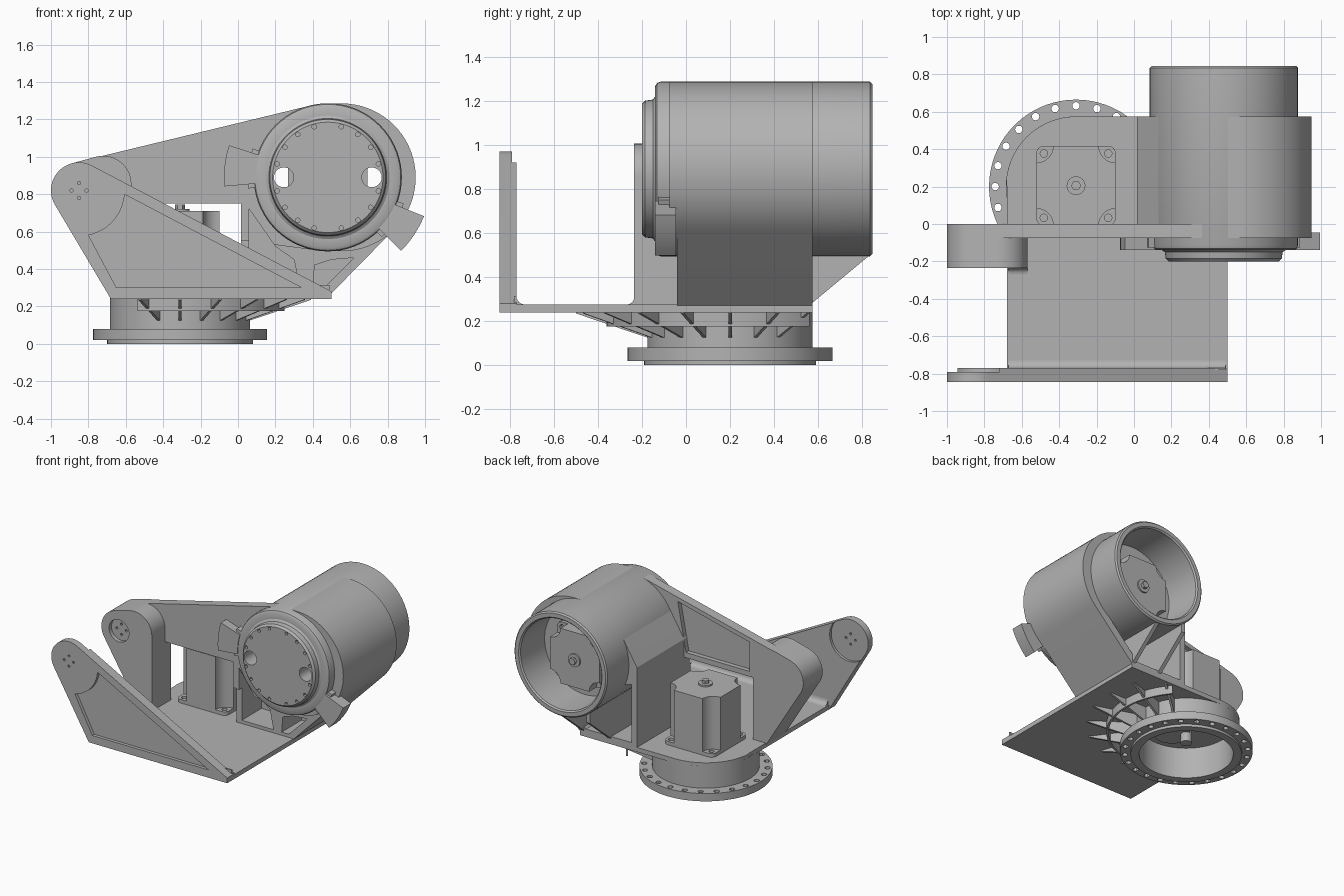
import bpy, bmesh, math
from mathutils import Vector, Matrix
from mathutils.geometry import convex_hull_2d

old = bpy.data.objects.get("Cube")
if old:
    bpy.data.objects.remove(old, do_unlink=True)

grey = bpy.data.materials.new("plain grey")
grey.use_nodes = True
grey.diffuse_color = (0.45, 0.45, 0.45, 1)
grey.node_tree.nodes["Principled BSDF"].inputs["Base Color"].default_value = grey.diffuse_color
parts = []


def finish(name, bm):
    bmesh.ops.remove_doubles(bm, verts=bm.verts, dist=1e-5)
    bmesh.ops.recalc_face_normals(bm, faces=bm.faces)
    mesh = bpy.data.meshes.new(name)
    bm.to_mesh(mesh)
    bm.free()
    mesh.materials.append(grey)
    ob = bpy.data.objects.new(name, mesh)
    bpy.context.collection.objects.link(ob)
    parts.append(ob)
    return ob


def place(axis, u, v, t):
    return Vector({"x": (t, u, v), "y": (u, t, v), "z": (u, v, t)}[axis])


def add_prism(bm, pts, axis, a, b):
    face = bm.faces.new([bm.verts.new(place(axis, u, v, a)) for u, v in pts])
    new = bmesh.ops.extrude_face_region(bm, geom=[face])["geom"]
    verts = [g for g in new if isinstance(g, bmesh.types.BMVert)]
    bmesh.ops.translate(bm, verts=verts, vec=place(axis, 0, 0, b - a))


def prism(name, pts, axis, a, b):
    bm = bmesh.new()
    add_prism(bm, pts, axis, a, b)
    return finish(name, bm)


def arc(u, v, r, start=0, end=360, n=48):
    steps = n if end - start == 360 else n + 1
    angles = [math.radians(start + (end - start) * i / n) for i in range(steps)]
    return [(u + r * math.cos(t), v + r * math.sin(t)) for t in angles]


def hull(pts):
    return [pts[i] for i in convex_hull_2d(pts)]


def lathe(name, profile, axis, u, v):
    bm = bmesh.new()
    verts = [bm.verts.new(place(axis, u + r, v, t)) for r, t in profile]
    edges = [bm.edges.new(p) for p in zip(verts, verts[1:])]
    if profile[0][0] > 0:
        edges.append(bm.edges.new((verts[-1], verts[0])))
    bmesh.ops.spin(bm, geom=verts + edges, cent=place(axis, u, v, 0),
                   axis=place(axis, 0, 0, 1), angle=math.tau, steps=72)
    return finish(name, bm)


def cut(ob, shapes, axis, a, b):
    # subtract a group of separate prisms, then drop the cutter
    bm = bmesh.new()
    for pts in shapes:
        add_prism(bm, pts, axis, a, b)
    cutter = finish("cutter", bm)
    parts.remove(cutter)
    cutter.hide_render = True
    mod = ob.modifiers.new("cut", "BOOLEAN")
    mod.operation, mod.solver, mod.object = "DIFFERENCE", "EXACT", cutter
    bpy.context.view_layer.objects.active = ob
    bpy.ops.object.modifier_apply(modifier=mod.name)
    bpy.data.objects.remove(cutter, do_unlink=True)


def ring_holes(u, v, r, hole, angles, n=12):
    return [arc(*arc(u, v, r, a, a + 1, 1)[0], hole, n=n) for a in angles]


PX, PZ = -0.85, 0.82          # pivot
DX, DZ = 0.48, 0.89           # drum axis
BX, BY = -0.31, 0.20          # base ring axis

# Base plate with one rounded corner and a fillet along the front wall
prism("base_plate", [(-0.68, -0.845), (0.5, -0.845), (0.5, 0.575)]
      + arc(BX, BY, 0.375, 90, 180, 16)[:-1] + [(-0.68, BY)], "z", 0.24, 0.275)
prism("wall_fillet", [(-0.78, 0.26), (-0.73, 0.274)]
      + arc(-0.73, 0.315, 0.04, 180, 270, 6)[::-1] + [(-0.78, 0.315)], "x", -0.67, 0.49)

# Mounting ring below the plate
neck = lathe("mounting_ring", [(0.33, 0), (0.39, 0), (0.39, 0.02), (0.465, 0.02), (0.465, 0.08),
                               (0.375, 0.08), (0.375, 0.25), (0.33, 0.25)], "z", BX, BY)
cut(neck, ring_holes(BX, BY, 0.432, 0.02, range(0, 360, 15)), "z", -0.01, 0.1)
prism("ring_hub", arc(BX + 0.08, BY - 0.06, 0.13), "z", 0.16, 0.25)
prism("drive_pinion", arc(BX, BY, 0.04, n=20), "z", 0.09, 0.25)

# Radial ribs and the curved strip joining them
for a in range(-108, 40, 18):
    reach = 0.7 if a < 30 else 0.6
    rib = prism("base_rib", [(0.36, 0.245), (0.36, 0.12), (reach, 0.235), (reach, 0.245)],
                "y", -0.008, 0.008)
    rib.matrix_world = Matrix.Translation((BX, BY, 0)) @ Matrix.Rotation(math.radians(a), 4, "Z")
prism("rib_strip", arc(BX, BY, 0.56, -114, 40) + arc(BX, BY, 0.545, -114, 40)[::-1],
      "z", 0.175, 0.245)

# Front wall with outer pocket and thinned pivot end
pivot = arc(PX, PZ, 0.15)
wall = prism("front_wall", hull(pivot + [(0.5, 0.24), (0.5, 0.28), (-0.68, 0.24), (-0.68, 0.28)]),
             "y", -0.845, -0.77)
cut(wall, [arc(PX, PZ, 0.165)], "y", -0.79, -0.7)
cut(wall, [arc(PX, PZ, 0.245, -78, -5, 12) + [(0.34, 0.30), (-0.65, 0.30)]], "y", -0.9, -0.82)
screw_holes = ring_holes(PX, PZ, 0.04, 0.009, range(0, 360, 90), 10)
cut(wall, screw_holes, "y", -0.9, -0.7)

# Pivot post with a round seat
post = prism("pivot_post", hull(pivot + arc(-0.72, 0.855, 0.15) + [(-0.68, 0.26), (-0.57, 0.26)]),
             "y", -0.235, 0)
cut(post, [arc(PX, PZ, 0.085)], "y", -0.3, -0.205)
cut(post, screw_holes, "y", -0.3, -0.15)
cut(post, screw_holes, "y", -0.04, 0.1)
prism("post_foot", [(-0.265, 0.27), (-0.235, 0.27), (-0.23, 0.31)]
      + arc(-0.27, 0.31, 0.035, -90, 0, 6)[::-1], "x", -0.67, -0.57)

# Drum housing, arm web and the pockets beneath the drum
round_end = arc(DX, DZ, 0.395, n=72) + arc(0.555, DZ, 0.395, n=72)
housing = prism("drum_housing", hull(round_end + [(0.015, 0.26), (0.015, 0.89), (0.49, 0.26)]),
                "y", -0.04, 0.575)
arm = prism("arm_web", hull(pivot + round_end), "y", -0.075, 0)
cut(arm, [[(-0.58, 0.2), (0.015, 0.2), (0.015, 0.75), (-0.58, 0.75)]], "y", -0.2, 0.2)
cut(arm, [[(-0.54, 0.79), (0.0, 0.79), (0.07, 1.165), (-0.54, 1.015)]], "y", -0.035, 0.1)
front_pockets = [[(0.06, 0.3), (0.33, 0.3), (0.3, 0.45), (0.2, 0.52), (0.06, 0.72)],
                 [(0.4, 0.3), (0.46, 0.3), (0.62, 0.46), (0.5, 0.45), (0.41, 0.42)]]
rear_pocket = [(0.06, 0.3), (0.45, 0.3), (0.7, 0.56), (0.48, 0.6), (0.06, 0.75)]
for ob in (housing, arm):
    cut(ob, front_pockets, "y", -0.1, 0.2)
    cut(ob, [arc(DX, DZ, 0.385, n=72)], "y", -0.3, 0.9)
cut(housing, [rear_pocket], "y", 0.25, 0.7)

# Gussets under the rear of the drum
for x, top in ((0.25, 0.6), (0.48, 0.52)):
    prism("drum_gusset", [(0.24, 0.28), (0.57, 0.28), (0.835, 0.5), (0.835, top), (0.24, top)],
          "x", x - 0.015, x + 0.015)

# Drum with stepped cap and open rear
drum = lathe("drum", [(0, -0.2), (0.295, -0.2), (0.31, -0.185), (0.315, -0.15), (0.33, -0.14),
                      (0.375, -0.14), (0.39, -0.132), (0.396, -0.115), (0.396, 0.835),
                      (0.386, 0.845), (0.355, 0.845), (0.345, 0.835), (0.34, 0.55), (0, 0.55)],
             "y", DX, DZ)
cut(drum, [arc(DX + s * 0.235, DZ, 0.053, n=32) for s in (-1, 1)], "y", -0.3, 0.9)
cut(drum, ring_holes(DX, DZ, 0.28, 0.012, [s + d for s in (0, 180)
    for d in (-75, -55, -35, -15, 15, 35, 55, 75)]), "y", -0.3, -0.17)

# Stop blocks at the drum rim
for a, b in ((162, 185), (-45, -22)):
    prism("stop_block", arc(DX, DZ, 0.555, a, b, 6) + arc(DX, DZ, 0.385, a, b, 6)[::-1],
          "y", -0.14, -0.045)
    prism("stop_lip", arc(DX, DZ, 0.43, a - 3, b + 3, 6) + arc(DX, DZ, 0.385, a - 3, b + 3, 6)[::-1],
          "y", -0.125, -0.045)


# Motors: flange, body with scooped corners, hub and shaft
def motor(name, matrix, height):
    h, flange_pts, body_pts, holes = 0.212, [], [], []
    for i, (sx, sy) in enumerate(((1, 1), (-1, 1), (-1, -1), (1, -1))):
        flange_pts += arc(sx * 0.175, sy * 0.175, 0.037, n=16)
        body_pts += arc(sx * h, sy * h, 0.09, 270 + 90 * i, 180 + 90 * i, 8)
        holes.append(arc(sx * 0.172, sy * 0.172, 0.02, n=16))
    flange = prism(name + "_flange", hull(flange_pts), "z", 0, 0.03)
    cut(flange, holes, "z", -0.1, 0.1)
    pieces = [flange,
              prism(name + "_body", body_pts, "z", 0.02, height),
              prism(name + "_hub", arc(0, 0, 0.05, n=24), "z", height - 0.01, height + 0.012),
              prism(name + "_shaft", arc(0, 0, 0.027, n=6), "z", height, height + 0.035)]
    for ob in pieces:
        ob.matrix_world = matrix


motor("base_motor", Matrix.Translation((BX, 0.205, 0.273)), 0.437)
motor("drum_motor", Matrix.Translation((DX, 0.548, 0.86))
      @ Matrix.Rotation(math.radians(-90), 4, "X"), 0.12)

# Smooth curved faces, keep edges crisp
bpy.ops.object.select_all(action="DESELECT")
for ob in parts:
    ob.select_set(True)
bpy.context.view_layer.objects.active = parts[0]
bpy.ops.object.shade_smooth_by_angle(angle=math.radians(30))
